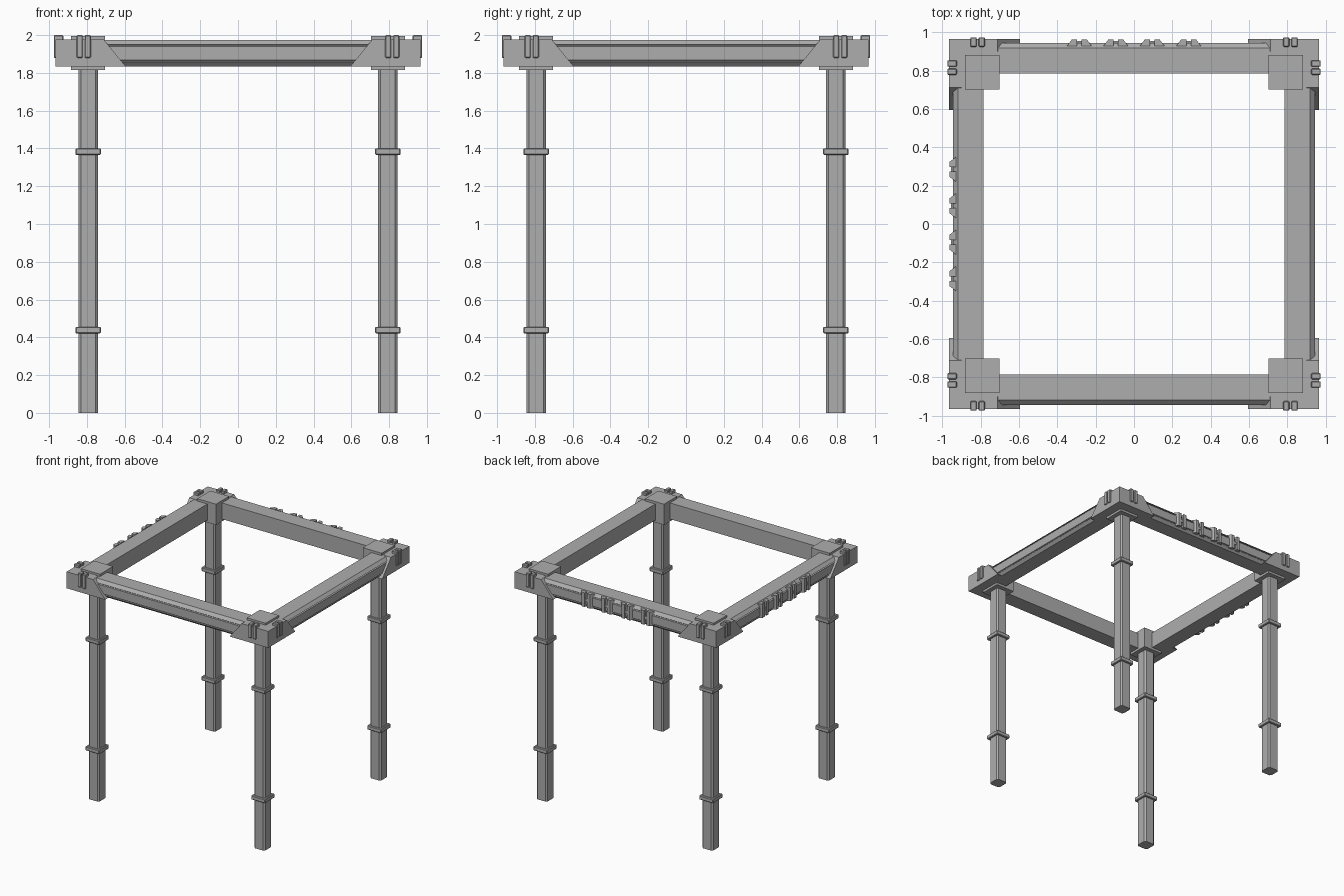
import bpy, bmesh, math
from mathutils import Matrix, Vector

cube = bpy.data.objects.get("Cube")
if cube:
    bpy.data.objects.remove(cube, do_unlink=True)

GREY = (0.42, 0.42, 0.42, 1)
mat = bpy.data.materials.new("plain grey")
mat.use_nodes = True
mat.diffuse_color = GREY
mat.node_tree.nodes["Principled BSDF"].inputs["Base Color"].default_value = GREY


def finish(name, bm, turn):
    """Turn the part about z by quarter turns and link it."""
    bm.transform(Matrix.Rotation(turn * math.pi / 2, 4, 'Z'))
    bmesh.ops.recalc_face_normals(bm, faces=bm.faces)
    me = bpy.data.meshes.new(name)
    bm.to_mesh(me)
    bm.free()
    me.materials.append(mat)
    ob = bpy.data.objects.new(name, me)
    bpy.context.collection.objects.link(ob)
    return ob


def box(name, lo, hi, turn=0, bevel=0, vertical_only=False):
    bm = bmesh.new()
    lo, hi = Vector(lo), Vector(hi)
    bmesh.ops.create_cube(bm, size=1)
    for v in bm.verts:
        v.co = Vector(((hi[i] if v.co[i] > 0 else lo[i]) for i in range(3)))
    if bevel:
        edges = [e for e in bm.edges if not vertical_only
                 or abs(e.verts[0].co.z - e.verts[1].co.z) > 0.01]
        bmesh.ops.bevel(bm, geom=edges, offset=bevel, segments=1, affect='EDGES')
    return finish(name, bm, turn)


def prism(name, profile, axis, start, end, turn=0):
    """Extrude a 2D profile along one axis (remaining axes in x, y, z order)."""
    bm = bmesh.new()
    verts = []
    for p in profile:
        co = list(p)
        co.insert(axis, start)
        verts.append(bm.verts.new(co))
    face = bm.faces.new(verts)
    ext = bmesh.ops.extrude_face_region(bm, geom=[face])
    move = Vector((0, 0, 0))
    move[axis] = end - start
    bmesh.ops.translate(bm, vec=move,
                        verts=[g for g in ext["geom"] if isinstance(g, bmesh.types.BMVert)])
    return finish(name, bm, turn)


# Rail section (y, z): chamfered outer side with two thin grooves
RAIL = [(-0.785, 1.835), (-0.785, 1.975), (-0.92, 1.975), (-0.945, 1.95),
        (-0.935, 1.947), (-0.935, 1.943), (-0.945, 1.94), (-0.945, 1.868),
        (-0.935, 1.865), (-0.935, 1.861), (-0.942, 1.858), (-0.92, 1.835)]
POST = 0.793    # post centre
OUT = 0.965     # outer face of the corner blocks


def post_box(name, half, z0, z1, turn, **kw):
    return box(name, (-POST - half, -POST - half, z0),
               (-POST + half, -POST + half, z1), turn, **kw)


for k in range(4):
    # Post with two collars
    post_box("post", 0.052, 0, 1.84, k, bevel=0.013, vertical_only=True)
    for z in (0.42, 1.365):
        post_box("post_collar", 0.067, z, z + 0.036, k, bevel=0.005)

    # Corner block and the taller cap that sits through it
    box("corner_block", (-OUT, -OUT, 1.835), (-0.73, -0.73, 1.978), k)
    post_box("corner_cap", 0.09, 1.815, 1.995, k)

    # Rail along this side
    prism("rail", RAIL, 0, -0.8, 0.8, k)

    for s in (-1, 1):
        # Sloped gusset next to each corner
        prism("gusset", [(s * 0.74, 1.835), (s * 0.595, 1.835),
                         (s * 0.712, 1.978), (s * 0.74, 1.978)], 1, -OUT, -0.9, k)
        # Pair of clips over the corner edge
        for x in (0.795, 0.838):
            box("clip", (s * x - 0.016, -0.975, 1.88),
                (s * x + 0.016, -0.925, 2.0), k, bevel=0.004)

# Raised ribs on the back and right rails, in four groups of two
for k in (2, 3):
    for g in range(4):
        c = -0.285 + g * 0.19
        for s in (-1, 1):
            a, b, tip = c + s * 0.012, c + s * 0.064, c + s * 0.04
            prism("rib", [(a, -0.93), (b, -0.93), (tip, -0.962), (a, -0.962)],
                  2, 1.85, 1.972, k)
        box("rib_bar", (c - 0.03, -0.955, 1.895), (c + 0.03, -0.93, 1.92), k)
